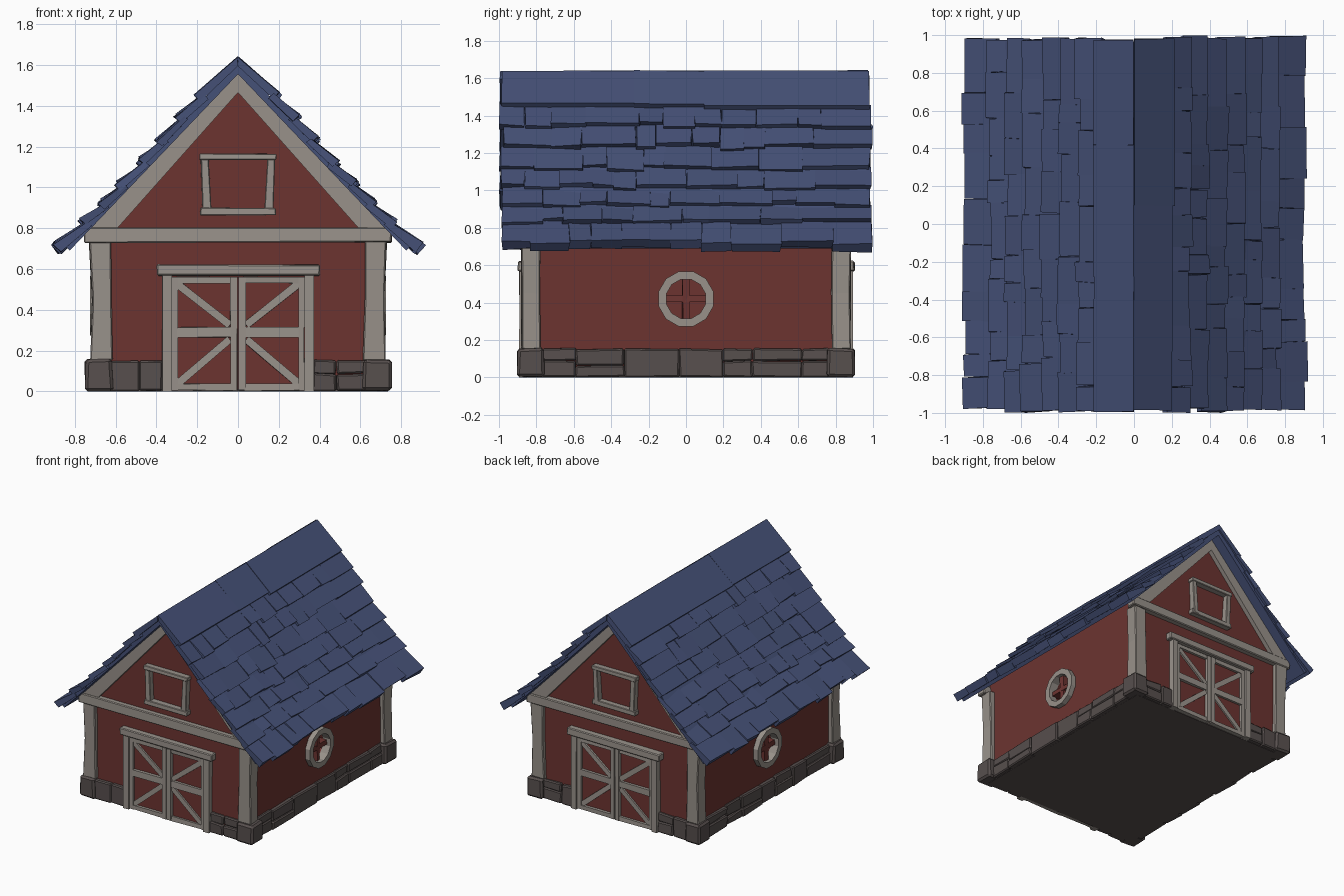
import bpy, bmesh, math, random
from mathutils import Vector

if "Cube" in bpy.data.objects:
    bpy.data.objects.remove(bpy.data.objects["Cube"])

rng = random.Random(4)


def material(name, rgb):
    m = bpy.data.materials.new(name)
    m.diffuse_color = (*rgb, 1)
    m.use_nodes = True
    m.node_tree.nodes["Principled BSDF"].inputs["Base Color"].default_value = m.diffuse_color
    return m


RED = material("barn red", (0.15, 0.034, 0.030))
TRIM = material("weathered trim", (0.315, 0.285, 0.255))
BLUE = material("blue shingle", (0.060, 0.082, 0.185))
STONE = material("grey stone", (0.095, 0.078, 0.075))
parts = {}


def prism(name, mat, poly, a, b, jit=0.0, axis="y"):
    """Extrude a polygon given in (x,z) along y, or in (y,z) along x."""
    bm = parts.setdefault(name, (bmesh.new(), mat))[0]
    rings = []
    for d in (min(a, b), max(a, b)):
        ring = []
        for u, z in poly:
            co = Vector((u, d, z) if axis == "y" else (d, u, z))
            co += Vector([rng.uniform(-jit, jit) for _ in range(3)])
            co.z = max(co.z, 0.0)
            ring.append(bm.verts.new(co))
        rings.append(ring)
    n = len(poly)
    faces = [bm.faces.new(rings[0]), bm.faces.new(rings[1][::-1])]
    for i in range(n):
        j = (i + 1) % n
        faces.append(bm.faces.new((rings[0][j], rings[0][i], rings[1][i], rings[1][j])))
    bmesh.ops.recalc_face_normals(bm, faces=faces)


def box(name, mat, x0, x1, z0, z1, a, b, jit=0.0):
    prism(name, mat, [(x0, z0), (x1, z0), (x1, z1), (x0, z1)], a, b, jit)


def beam(name, mat, p, q, w, a, b, jit=0.0):
    p, q = Vector(p), Vector(q)
    d = (q - p).normalized() * w / 2
    n = Vector((-d.y, d.x))
    prism(name, mat, [p - n, q - n, q + n, p + n], a, b, jit)


def cuts(a, b, lo, hi):
    """Split a span into pieces of random width."""
    out = [a]
    while b - out[-1] > hi * 1.25:
        out.append(out[-1] + rng.uniform(lo, hi))
    return out + [b]


# Wall body with gables
prism("walls", RED, [(-0.685, 0.01), (0.685, 0.01), (0.685, 0.82), (0, 1.545), (-0.685, 0.82)], -0.85, 0.85)
# Foundation core
box("foundation_core", STONE, -0.68, 0.68, 0, 0.145, -0.845, 0.845)

for s in (-1, 1):          # s: side along x
    # Side foundation stones, some split in two courses
    c = cuts(-0.77, 0.77, 0.14, 0.30)
    for y0, y1 in zip(c, c[1:]):
        h = rng.choice((0.152, 0.152, 0.09, 0.06))
        d = 0.715 + rng.uniform(-0.008, 0.012)
        box("foundation_stones", STONE, s * 0.62, s * d, 0, h, y0, y1, 0.006)
        if h < 0.15:
            box("foundation_stones", STONE, s * 0.62, s * (d - 0.008), h, 0.153, y0, y1, 0.006)

    # Round side window: ring of twelve blocks and a cross
    for i in range(12):
        t = [math.tau * (i + k + 0.5) / 12 for k in (0, 1)]
        poly = [(r * math.cos(a), 0.42 + r * math.sin(a)) for r, a in
                ((0.108, t[0]), (0.152, t[0]), (0.152, t[1]), (0.108, t[1]))]
        prism("round_window_frame", TRIM, poly, s * 0.66, s * 0.725, 0, "x")
    for w, h in ((0.018, 0.115), (0.115, 0.018)):
        poly = [(-w, 0.42 - h), (w, 0.42 - h), (w, 0.42 + h), (-w, 0.42 + h)]
        prism("round_window_cross", RED, poly, s * 0.62, s * 0.695, 0.003, "x")

    for f in (-1, 1):      # f: front or back
        # Corner stones and posts
        box("corner_stones", STONE, s * 0.615, s * 0.75, 0, 0.155, f * 0.755, f * 0.90, 0.006)
        prism("corner_posts", TRIM, [(s * 0.615, 0.15), (s * 0.722, 0.15), (s * 0.716, 0.45),
              (s * 0.728, 0.74), (s * 0.622, 0.74), (s * 0.622, 0.45)], f * 0.78, f * 0.88, 0.004)
        # Front foundation stones beside the door
        c = cuts(0.365, 0.63, 0.09, 0.15)
        for x0, x1 in zip(c, c[1:]):
            h = rng.choice((0.152, 0.085))
            box("foundation_stones", STONE, s * x0, s * x1, 0, h, f * 0.8, f * 0.88, 0.006)
            if h < 0.15:
                box("foundation_stones", STONE, s * x0, s * x1, h, 0.152, f * 0.8, f * 0.872, 0.006)
        # Gable rafter trim
        prism("gable_trim", TRIM, [(0, 1.465), (0, 1.58), (s * 0.745, 0.79), (s * 0.60, 0.79)],
              f * 0.83, f * 0.885)
        # Barn door half: frame post, stiles, rails and braces
        box("door_frame", TRIM, s * 0.325, s * 0.372, 0, 0.57, f * 0.83, f * 0.892, 0.003)
        box("door_stiles", TRIM, s * 0.003, s * 0.037, 0.005, 0.56, f * 0.84, f * 0.884, 0.002)
        box("door_stiles", TRIM, s * 0.295, s * 0.325, 0.005, 0.56, f * 0.84, f * 0.878, 0.002)
        for z0, z1 in ((0.005, 0.038), (0.265, 0.315), (0.53, 0.562)):
            box("door_rails", TRIM, s * 0.03, s * 0.30, z0, z1, f * 0.84, f * 0.878, 0.003)
        for z0, z1 in ((0.53, 0.325), (0.035, 0.255)):
            beam("door_braces", TRIM, (s * 0.30, z0), (s * 0.04, z1), 0.038, f * 0.84, f * 0.872, 0.002)
        # Loft window side frame
        prism("loft_window_frame", TRIM, [(s * 0.13, 0.87), (s * 0.172, 0.87), (s * 0.185, 1.15),
              (s * 0.145, 1.15)], f * 0.83, f * 0.893, 0.003)

for f in (-1, 1):
    # Belt beam, door header, door panel, loft window rails
    box("belt_beam", TRIM, -0.752, 0.752, 0.728, 0.80, f * 0.82, f * 0.893, 0.004)
    box("door_header", TRIM, -0.40, 0.40, 0.567, 0.622, f * 0.83, f * 0.90, 0.004)
    box("door_panel", RED, -0.33, 0.33, 0.01, 0.56, f * 0.83, f * 0.858)
    box("loft_window_frame", TRIM, -0.185, 0.185, 0.865, 0.90, f * 0.83, f * 0.897, 0.003)
    box("loft_window_frame", TRIM, -0.19, 0.19, 1.132, 1.165, f * 0.83, f * 0.897, 0.003)

# Roof: lower lip of each shingle course as (x, z)
LIPS = [(0.0, 1.64), (0.205, 1.46), (0.30, 1.355), (0.395, 1.24), (0.49, 1.13),
        (0.59, 1.025), (0.68, 0.93), (0.77, 0.845), (0.905, 0.725)]
for s in (-1, 1):
    prism("roof_deck", BLUE, [(0, 1.61), (s * 0.85, 0.715), (s * 0.825, 0.69), (0, 1.555)], -0.965, 0.965)
    for i in range(1, len(LIPS)):
        top, lip = Vector(LIPS[i - 1]), Vector(LIPS[i])
        lo, hi = (0.35, 0.75) if i == 1 else (0.10, 0.30)
        c = cuts(-0.98 + rng.uniform(-0.015, 0.01), 0.98 + rng.uniform(-0.01, 0.015), lo, hi)
        for y0, y1 in zip(c, c[1:]):
            d = (lip - top).normalized()
            n = Vector((-d.y, d.x))
            e = lip + d * rng.uniform(-0.016, 0.018) + n * rng.uniform(-0.006, 0.005)
            a = top - n * (0.0 if i == 1 else 0.028) - (d * 0.02 if i > 1 else d * 0)
            th = 0.055 if i == 8 else 0.042
            sec = [a, e, e - n * th, a - n * 0.03]
            if i == 1:
                sec[3] = Vector((0, 1.595))
            prism("roof_shingles", BLUE, [(s * p.x, p.y) for p in sec], y0, y1,
                  0.003 if i == 1 else 0.006)

# Turn every collected part into an object
BEVEL = {"corner_stones": 0.014, "foundation_stones": 0.008, "corner_posts": 0.006, "belt_beam": 0.006,
         "door_header": 0.006, "loft_window_frame": 0.004}
objs = {}
for name, (bm, mat) in parts.items():
    me = bpy.data.meshes.new(name)
    bm.to_mesh(me)
    bm.free()
    me.materials.append(mat)
    objs[name] = bpy.data.objects.new(name, me)
    bpy.context.collection.objects.link(objs[name])
    if name in BEVEL:
        m = objs[name].modifiers.new("bevel", "BEVEL")
        m.width, m.segments = BEVEL[name], 1

# Recess the round windows into the side walls
for s in (-1, 1):
    bpy.ops.mesh.primitive_cylinder_add(vertices=12, radius=0.115, depth=0.2,
                                        location=(s * 0.73, 0, 0.42), rotation=(0, math.pi / 2, 0))
    cutter = bpy.context.object
    cutter.name = "window_cutter"
    cutter.hide_render = True
    cutter.display_type = "WIRE"
    m = objs["walls"].modifiers.new("window_recess", "BOOLEAN")
    m.object, m.operation = cutter, "DIFFERENCE"
